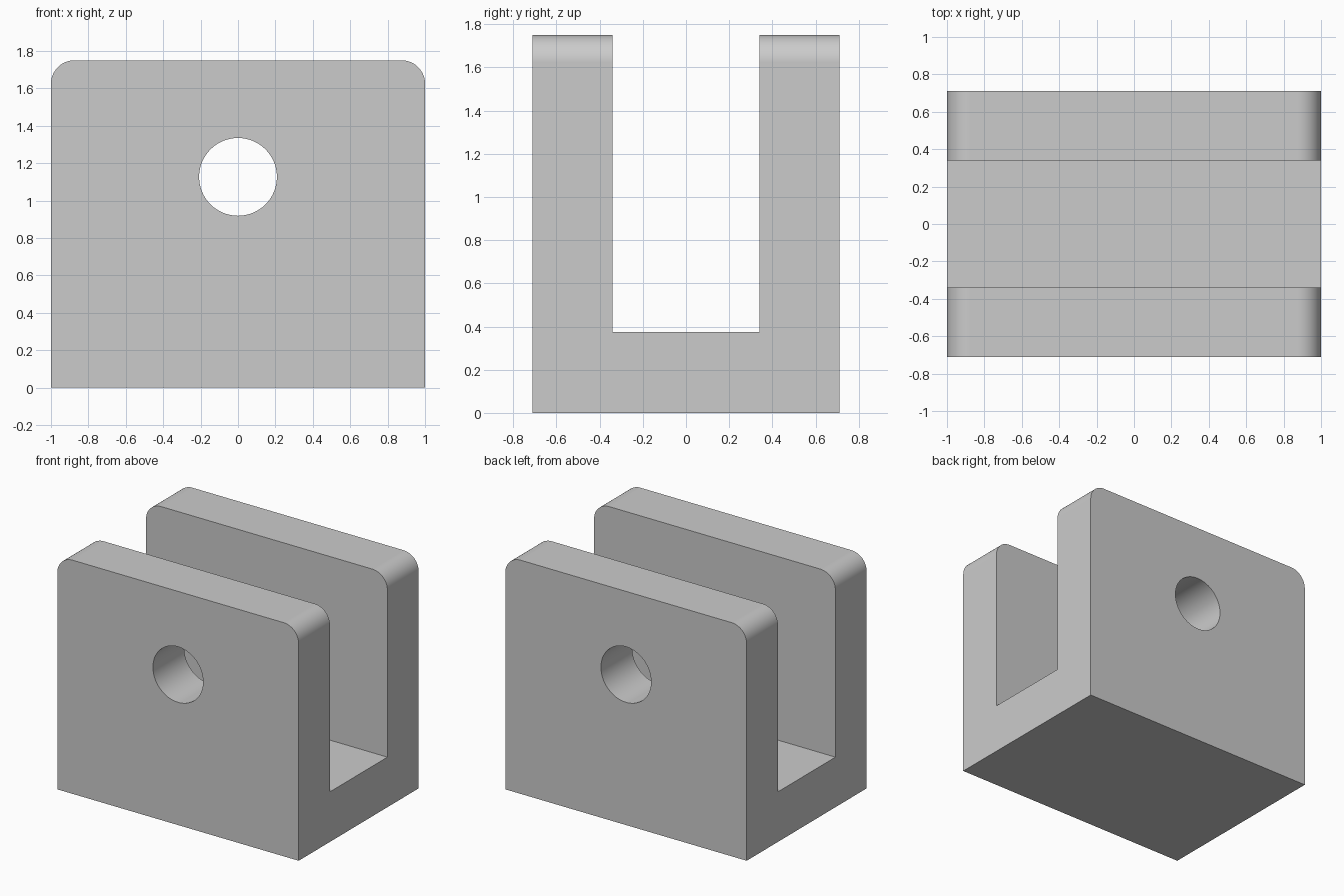
import bpy
import bmesh
from math import pi, radians

default_cube = bpy.data.objects.get("Cube")
if default_cube:
    bpy.data.objects.remove(default_cube, do_unlink=True)

HALF_X, HALF_Y, HEIGHT = 1.0, 0.71, 1.75
SLOT_Y, FLOOR_Z = 0.34, 0.375
CORNER_R, HOLE_R, HOLE_Z = 0.125, 0.208, 1.127

grey = bpy.data.materials.new("plain grey")
grey.use_nodes = True
colour = (0.6, 0.6, 0.6, 1)
grey.diffuse_color = colour
grey.node_tree.nodes["Principled BSDF"].inputs["Base Color"].default_value = colour

# U-shaped side profile, extruded across the width
right_half = [(HALF_Y, 0), (HALF_Y, HEIGHT), (SLOT_Y, HEIGHT), (SLOT_Y, FLOOR_Z)]
profile = right_half + [(-y, z) for y, z in reversed(right_half)]
bm = bmesh.new()
face = bm.faces.new([bm.verts.new((-HALF_X, y, z)) for y, z in profile])
extruded = bmesh.ops.extrude_face_region(bm, geom=[face])["geom"]
moved = [v for v in extruded if isinstance(v, bmesh.types.BMVert)]
bmesh.ops.translate(bm, verts=moved, vec=(2 * HALF_X, 0, 0))
bmesh.ops.recalc_face_normals(bm, faces=bm.faces)

# Rounded upper corners of both walls
corners = [e for e in bm.edges
           if all(v.co.z > HEIGHT - 0.01 for v in e.verts)
           and e.verts[0].co.x * e.verts[1].co.x > 0
           and abs(e.verts[0].co.y - e.verts[1].co.y) > 0.1]
bmesh.ops.bevel(bm, geom=corners, offset=CORNER_R, offset_type='OFFSET',
                segments=12, profile=0.5, affect='EDGES')

mesh = bpy.data.meshes.new("clevis_block")
bm.to_mesh(mesh)
bm.free()
block = bpy.data.objects.new("clevis_block", mesh)
bpy.context.collection.objects.link(block)
mesh.materials.append(grey)

# Pin hole through both walls
bpy.ops.mesh.primitive_cylinder_add(vertices=64, radius=HOLE_R, depth=4 * HALF_Y,
                                    location=(0, 0, HOLE_Z), rotation=(pi / 2, 0, 0))
cutter = bpy.context.object
cutter.name = "pin_hole_cutter"
cutter.hide_render = True
cutter.data.materials.append(grey)
hole = block.modifiers.new("pin_hole", 'BOOLEAN')
hole.operation = 'DIFFERENCE'
hole.solver = 'EXACT'
hole.object = cutter

bpy.ops.object.select_all(action='DESELECT')
block.select_set(True)
bpy.context.view_layer.objects.active = block
bpy.ops.object.modifier_apply(modifier=hole.name)
bpy.data.objects.remove(cutter, do_unlink=True)

# Smooth curves, crisp edges, flat walls
bpy.ops.object.shade_smooth_by_angle(angle=radians(30))
weighted = block.modifiers.new("flat_walls", 'WEIGHTED_NORMAL')
weighted.keep_sharp = True
